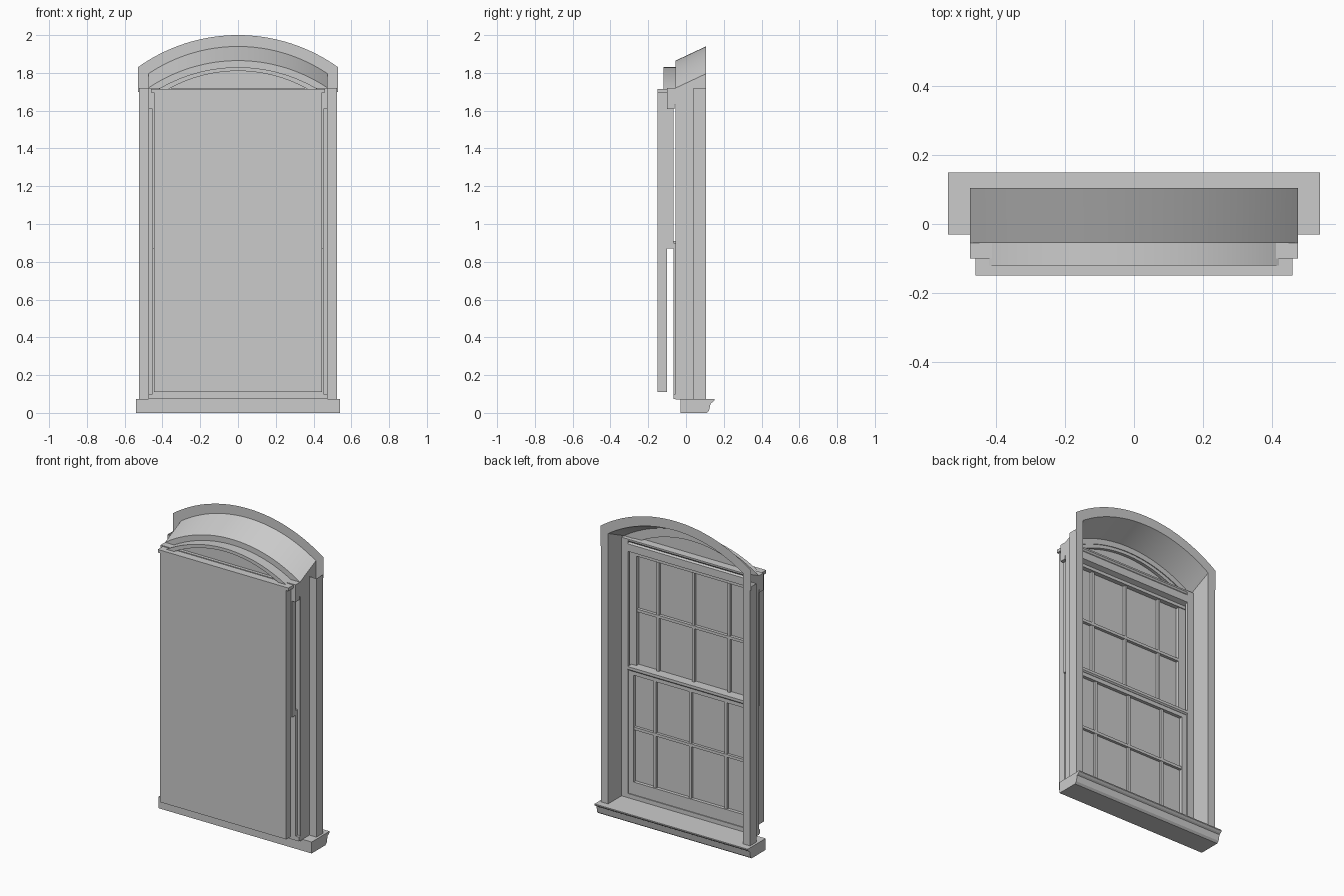
import bpy, math

if "Cube" in bpy.data.objects:
    bpy.data.objects.remove(bpy.data.objects["Cube"])


def mesh(name, verts, faces, smooth=False):
    me = bpy.data.meshes.new(name)
    me.from_pydata(verts, [], faces)
    me.update()
    ob = bpy.data.objects.new(name, me)
    bpy.context.collection.objects.link(ob)
    if smooth:
        bpy.ops.object.select_all(action='DESELECT')
        ob.select_set(True)
        bpy.context.view_layer.objects.active = ob
        bpy.ops.object.shade_smooth_by_angle(angle=math.radians(30))
    return ob


def box(name, x0, x1, y0, y1, z0, z1):
    v = [(x, y, z) for z in (z0, z1) for x, y in ((x0, y0), (x1, y0), (x1, y1), (x0, y1))]
    f = [(3, 2, 1, 0), (4, 5, 6, 7)] + [(i, (i + 1) % 4, (i + 1) % 4 + 4, i + 4) for i in range(4)]
    return mesh(name, v, f)


def loft(name, rows, smooth=False):
    """Skin a surface between successive rows of points."""
    n = len(rows[0])
    f = [(r * n + i, r * n + i + 1, (r + 1) * n + i + 1, (r + 1) * n + i)
         for r in range(len(rows) - 1) for i in range(n - 1)]
    return mesh(name, [p for row in rows for p in row], f, smooth)


def prism_x(name, profile, hw):
    """Extrude a (y, z) profile across the width."""
    n = len(profile)
    v = [(x, y, z) for x in (-hw, hw) for y, z in profile]
    f = [tuple(range(n)), tuple(range(2 * n - 1, n - 1, -1))]
    f += [(i, i + n, (i + 1) % n + n, (i + 1) % n) for i in range(n)]
    return mesh(name, v, f)


def arc(hw, spring, apex, y, n=32):
    """Segmental arch from left to right."""
    rise = apex - spring
    r = (hw * hw + rise * rise) / (2 * rise)
    a = math.asin(hw / r)
    return [(r * math.sin(t), y, apex - r + r * math.cos(t))
            for t in (-a + 2 * a * i / n for i in range(n + 1))]


# Sill with moulded nosing
prism_x("sill", [(-.03, 0), (.11, 0), (.122, .012), (.13, .05), (.14, .056),
                 (.15, .066), (.15, .073), (-.03, .073)], .54)

# Flat arched casing face and the splayed arched soffit
outer = arc(.53, 1.83, 2.0, .105)
soffit_back = arc(.475, 1.795, 1.94, .105)
soffit_front = arc(.475, 1.72, 1.865, -.055)
loft("casing_arch", [[(-.53, .105, 1.7)] + outer + [(.53, .105, 1.7)],
                     [(-.475, .105, 1.7)] + soffit_back + [(.475, .105, 1.7)]])
loft("arch_soffit", [soffit_back, soffit_front], True)

# Arched head frame: face, soffit band, front band, recessed lunette
rim_back = arc(.445, 1.70, 1.83, -.055)
rim_front = arc(.445, 1.70, 1.83, -.12)
inner_front = arc(.40, 1.695, 1.81, -.12)
inner_back = arc(.40, 1.695, 1.81, -.08)
loft("arch_frame", [soffit_front, rim_back, rim_front, inner_front, inner_back], True)
mesh("lunette_panel", inner_back, [tuple(range(len(inner_back)))])
loft("arch_frame_back", [arc(.445, 1.70, 1.83, -.06), arc(.40, 1.695, 1.81, -.06),
                         inner_back], True)

# Jambs, mirrored left and right
for s, side in ((-1, "left"), (1, "right")):
    x = s * .475
    mesh("reveal_" + side, [(x, -.055, .07), (x, .105, .07), (x, .105, 1.795), (x, -.055, 1.72)],
         [(0, 1, 2, 3)])
    leg = [(x, .04), (s * .525, .04), (s * .525, .105), (x, .105)]
    loft("casing_leg_" + side, [[(a, b, .07) for a, b in leg], [(a, b, 1.72) for a, b in leg]])
    box("jamb_stop_" + side, min(s * .43, x), max(s * .43, x), -.045, -.03, .08, 1.72)

# Head rail with stepped underside, and bottom rail
prism_x("head_rail", [(-.10, 1.61), (-.06, 1.61), (-.06, 1.63), (-.03, 1.642), (-.03, 1.69),
                      (-.038, 1.70), (-.03, 1.71), (-.03, 1.72), (-.10, 1.72)], .475)
box("head_shelf", -.46, .46, -.15, -.06, 1.695, 1.715)
box("bottom_rail", -.475, .475, -.065, -.03, .073, .10)


def sash(name, z0, z1, g0, g1, y0, y1):
    """Glazed sash: stiles, rails, margin-pane glazing bars and glass."""
    for s in (-1, 1):
        box(name + "_stile", min(s * .395, s * .452), max(s * .395, s * .452), y0, y1, z0, z1)
    box(name + "_lower_rail", -.395, .395, y0, y1, z0, g0)
    box(name + "_upper_rail", -.395, .395, y0, y1, g1, z1)
    yg = (y0 + y1) / 2 - .006
    for x in (-.25, 0, .25):
        box(name + "_bar", x - .009, x + .009, yg - .008, y1 - .006, g0, g1)
    zm = (g0 + g1) / 2
    box(name + "_cross_bar", -.395, .395, yg - .008, y1 - .004, zm - .009, zm + .009)
    mesh(name + "_glass", [(-.395, yg, g0), (.395, yg, g0), (.395, yg, g1), (-.395, yg, g1)],
         [(0, 1, 2, 3)])


sash("upper_sash", .87, 1.64, .91, 1.61, -.10, -.066)
sash("lower_sash", .10, .90, .18, .86, -.066, -.036)
# Moulded cap on the meeting rail
prism_x("meeting_rail_cap", [(-.066, .885), (-.034, .885), (-.026, .893), (-.026, .91), (-.066, .91)], .43)

# Front backing panel with side returns
u = [(-.445, -.10), (-.445, -.15), (.445, -.15), (.445, -.10)]
loft("backing_panel", [[(x, y, .11) for x, y in u], [(x, y, 1.695) for x, y in u]])
